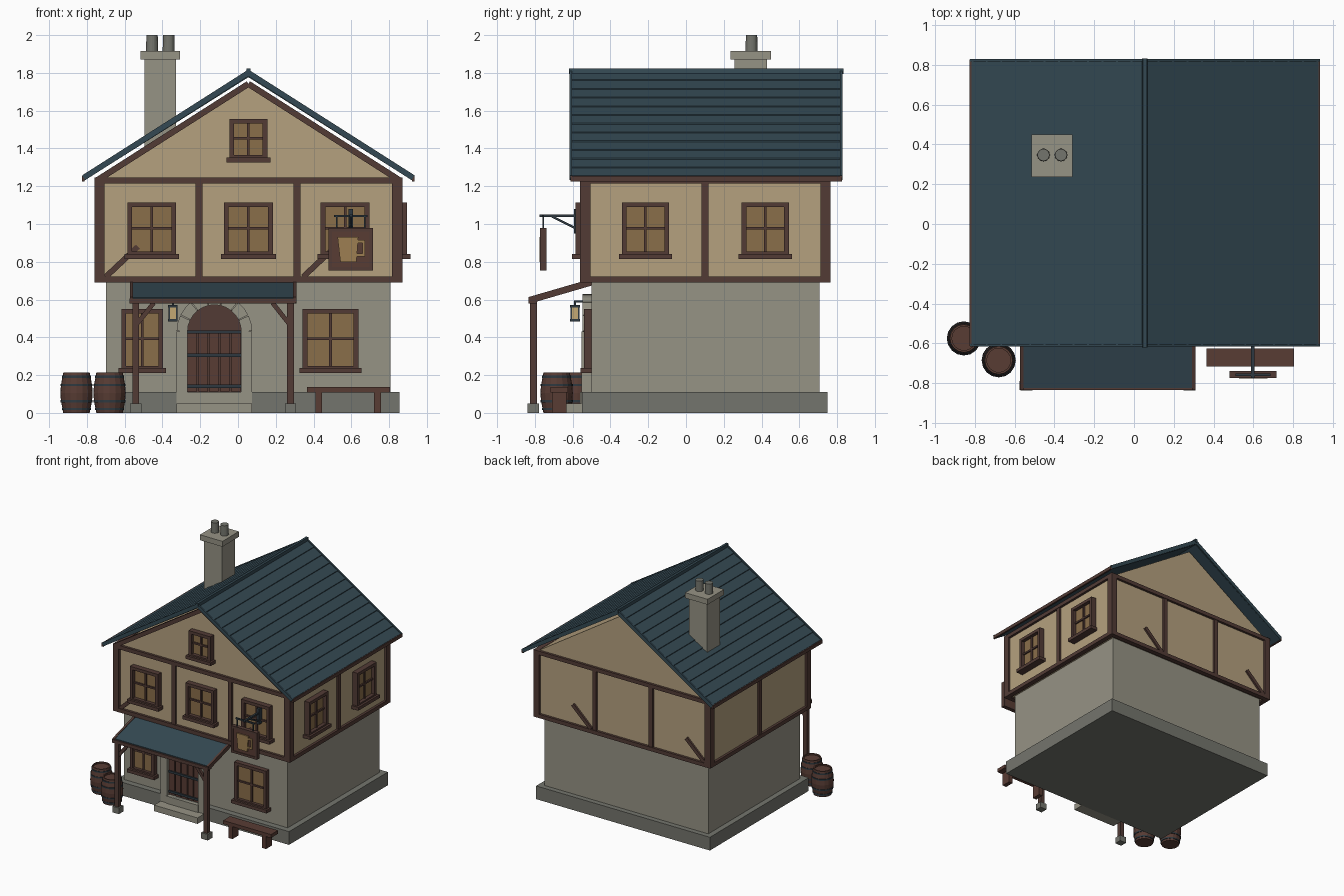
import bpy, bmesh, math
from mathutils import Vector, Matrix

if "Cube" in bpy.data.objects:
    bpy.data.objects.remove(bpy.data.objects["Cube"])


def mat(name, r, g, b):
    m = bpy.data.materials.new(name)
    lin = [((c / 255 + 0.055) / 1.055) ** 2.4 for c in (r, g, b)]
    m.diffuse_color = (*lin, 1)
    m.use_nodes = True
    m.node_tree.nodes["Principled BSDF"].inputs["Base Color"].default_value = m.diffuse_color
    return m


PLASTER = mat("plaster", 181, 161, 127)
STONE = mat("stone", 150, 147, 133)
DARK_STONE = mat("dark stone", 116, 117, 109)
ROOF = mat("slate blue", 52, 73, 83)
TIMBER = mat("timber", 82, 59, 53)
OAK = mat("oak", 88, 60, 52)
GLASS = mat("amber glass", 138, 110, 74)
IRON = mat("iron", 46, 57, 64)
GLOW = mat("lantern glow", 196, 168, 116)
BRASS = mat("painted gold", 158, 127, 82)


def finish(name, bm, m):
    bmesh.ops.recalc_face_normals(bm, faces=bm.faces)
    me = bpy.data.meshes.new(name)
    bm.to_mesh(me)
    bm.free()
    me.materials.append(m)
    ob = bpy.data.objects.new(name, me)
    bpy.context.collection.objects.link(ob)
    return ob


def boxes(name, m, *specs):
    """Each spec is x0, x1, y0, y1, z0, z1."""
    bm = bmesh.new()
    for x0, x1, y0, y1, z0, z1 in specs:
        mx = Matrix.Translation(((x0 + x1) / 2, (y0 + y1) / 2, (z0 + z1) / 2)) @ \
            Matrix.Diagonal((x1 - x0, y1 - y0, z1 - z0, 1))
        bmesh.ops.create_cube(bm, size=1, matrix=mx)
    return finish(name, bm, m)


def beam(name, m, p, q, w, h):
    """Square bar between two points."""
    p, q = Vector(p), Vector(q)
    bm = bmesh.new()
    mx = Matrix.Translation((p + q) / 2) @ (q - p).to_track_quat('Z', 'Y').to_matrix().to_4x4() @ \
        Matrix.Diagonal((w, h, (q - p).length, 1))
    bmesh.ops.create_cube(bm, size=1, matrix=mx)
    return finish(name, bm, m)


def prism(name, m, pts, axis, a, b):
    """Profile (u, z) extruded along x or y."""
    bm = bmesh.new()
    put = (lambda u, z, d: (d, u, z)) if axis == 'x' else (lambda u, z, d: (u, d, z))
    A = [bm.verts.new(put(u, z, a)) for u, z in pts]
    B = [bm.verts.new(put(u, z, b)) for u, z in pts]
    bm.faces.new(A)
    bm.faces.new(B)
    for i in range(len(pts)):
        j = (i + 1) % len(pts)
        bm.faces.new((A[i], A[j], B[j], B[i]))
    return finish(name, bm, m)


def lathe(name, m, profile, x, y, n=16):
    bm = bmesh.new()
    rings = [[bm.verts.new((x + r * math.cos(2 * math.pi * i / n), y + r * math.sin(2 * math.pi * i / n), z))
              for i in range(n)] for r, z in profile]
    for lo, hi in zip(rings, rings[1:]):
        for i in range(n):
            bm.faces.new((lo[i], lo[(i + 1) % n], hi[(i + 1) % n], hi[i]))
    bm.faces.new(rings[0])
    bm.faces.new(rings[-1])
    return finish(name, bm, m)


CX = 0.055                                   # house centre line
X0, X1, Y0, Y1 = -0.74, 0.85, -0.54, 0.745   # upper storey walls

# Walls
boxes("plinth", DARK_STONE, (-0.745, 0.855, -0.55, 0.75, 0, 0.11))
boxes("ground_floor", STONE, (-0.70, 0.808, -0.50, 0.707, 0.11, 0.70))
boxes("upper_floor", PLASTER, (X0, X1, Y0, Y1, 0.70, 1.24))
prism("gable", PLASTER, [(CX - 0.79, 1.235), (CX + 0.79, 1.235), (CX, 1.745)], 'y', Y0, Y1)

# Timber frame: horizontal rails and posts
o = 0.02
for z0, z1, nm in ((0.69, 0.722, "bottom_rail"), (1.215, 1.247, "top_rail")):
    boxes(nm, TIMBER, (X0 - o, X1 + o, Y0 - o, Y0 + o, z0, z1), (X0 - o, X1 + o, Y1 - o, Y1 + o, z0, z1),
          (X0 - o, X0 + o, Y0, Y1, z0, z1), (X1 - o, X1 + o, Y0, Y1, z0, z1))
corners = [(x - s * 0.034, x + s * 0.02, y - t * 0.034, y + t * 0.02)
           for x, s in ((X0, -1), (X1, 1)) for y, t in ((Y0, -1), (Y1, 1))]
boxes("corner_posts", TIMBER, *[(min(a, b), max(a, b), min(c, d), max(c, d), 0.70, 1.24)
                                for a, b, c, d in corners])
boxes("wall_posts", TIMBER,
      *[(x - 0.018, x + 0.018, y - 0.015, y + 0.015, 0.71, 1.23) for x in (-0.207, 0.313) for y in (Y0, Y1)],
      *[(x - 0.015, x + 0.015, 0.082, 0.118, 0.71, 1.23) for x in (X0, X1)])
for x in (-0.70, 0.345):
    for y in (Y0, Y1):
        beam("wall_brace", TIMBER, (x, y, 0.72), (x + 0.17, y, 0.88), 0.03, 0.03)
for s in (-1, 1):
    beam("gable_rafter", TIMBER, (CX + s * 0.80, Y0, 1.232), (CX, Y0, 1.742), 0.04, 0.032)

# Main roof: stepped courses on each slope
RUN, TOPZ, EAVE, N = 0.872, 1.805, 1.25, 12
for s in (-1, 1):
    pts = [(CX, TOPZ - 0.028), (CX, TOPZ)]
    for i in range(1, N + 1):
        t = i / N
        x, z = CX + s * RUN * t, TOPZ + (EAVE - TOPZ) * t
        pts.append((x, z + 0.006))
        if i < N:
            pts.append((x, z))
    pts.append((CX + s * RUN, EAVE - 0.022))
    prism("roof_slope", ROOF, pts, 'y', -0.605, 0.82)
    for y in (-0.61, 0.822):
        beam("verge_trim", ROOF, (CX + s * RUN, y, EAVE - 0.005), (CX, y, TOPZ - 0.005), 0.012, 0.03)
    xe = CX + s * (RUN + 0.002)
    boxes("eave_board", TIMBER, (xe - 0.008, xe + 0.006, -0.612, 0.826, EAVE - 0.024, EAVE + 0.004))
prism("ridge_cap", ROOF, [(CX - 0.014, 1.795), (CX + 0.014, 1.795), (CX + 0.01, 1.822), (CX - 0.01, 1.822)],
      'y', -0.62, 0.833)

# Chimney
boxes("chimney", STONE, (-0.495, -0.327, 0.258, 0.428, 1.36, 1.87), (-0.515, -0.308, 0.235, 0.451, 1.87, 1.915))
for x in (-0.455, -0.367):
    lathe("chimney_pot", DARK_STONE, [(0.032, 1.91), (0.03, 2.0)], x, 0.347, 20)


def window(face, u, w, z0, z1, wall, out=0.045):
    """Framed window with a cross bar and sill on the front or right wall."""
    def wb(u0, u1, a, b, d):
        if face == 'front':
            return (u0, u1, -wall - d, -wall + 0.01, a, b)
        return (wall - 0.01, wall + d, u0, u1, a, b)
    h, f, zm = w / 2, 0.025, (z0 + z1) / 2
    boxes("window_glass", GLASS, wb(u - h + 0.01, u + h - 0.01, z0, z1 - 0.01, 0.015))
    boxes("window_frame", TIMBER, wb(u - h, u - h + f, z0, z1, out), wb(u + h - f, u + h, z0, z1, out),
          wb(u - h, u + h, z1 - f, z1, out), wb(u - h, u + h, z0, z0 + 0.014, out),
          wb(u - 0.007, u + 0.007, z0, z1, out * 0.6),
          wb(u - h, u + h, zm - 0.007, zm + 0.007, out * 0.6))
    boxes("window_sill", TIMBER, wb(u - h - 0.016, u + h + 0.016, z0 - 0.025, z0 + 0.002, out + 0.018))


for u in (-0.457, CX, 0.567):
    window('front', u, 0.258, 0.84, 1.115, -Y0)
window('front', CX, 0.20, 1.35, 1.557, -Y0)
window('front', -0.507, 0.22, 0.235, 0.55, 0.50, 0.04)
window('front', 0.49, 0.295, 0.235, 0.55, 0.50, 0.04)
for u in (-0.215, 0.42):
    window('right', u, 0.25, 0.84, 1.115, X1)

# Doorway: arched door, straps, stone surround, steps
DX, R0, R1, SP = -0.125, 0.148, 0.20, 0.43
arc = [(DX + R0 * math.cos(math.pi * i / 12), SP + R0 * math.sin(math.pi * i / 12)) for i in range(13)]
prism("door", TIMBER, [(DX - R0, 0.10), (DX + R0, 0.10)] + arc, 'y', -0.515, -0.49)
boxes("door_planks", OAK, *[(DX - 0.142 + i * 0.0573, DX - 0.142 + i * 0.0573 + 0.05, -0.525, -0.51, 0.112, 0.43)
                            for i in range(5)])
boxes("door_straps", IRON, *[(DX - 0.142, DX + 0.142, -0.535, -0.52, z - 0.009, z + 0.009)
                             for z in (0.14, 0.305, 0.428)])
for i in range(7):
    a, b = math.pi * i / 7 + 0.012, math.pi * (i + 1) / 7 - 0.012
    seg = [(r, a + (b - a) * t) for r, ts in ((R1, (0, .5, 1)), (R0 - 0.006, (1, .5, 0))) for t in ts]
    prism("arch_stone", STONE, [(DX + r * math.cos(t), SP + r * math.sin(t)) for r, t in seg], 'y', -0.548, -0.48)
boxes("door_jambs", STONE, (DX - R1, DX - R0 + 0.006, -0.553, -0.49, 0.05, SP),
      (DX + R0 - 0.006, DX + R1, -0.553, -0.49, 0.05, SP))
boxes("door_steps", STONE, (DX - R1, DX + R1, -0.64, -0.50, 0, 0.05),
      (DX - R0, DX + R0, -0.56, -0.49, 0.05, 0.11))

# Porch
prism("porch_roof", ROOF, [(-0.825, 0.592), (-0.825, 0.612), (-0.495, 0.706), (-0.495, 0.686)], 'x', -0.56, 0.30)
boxes("porch_front_beam", TIMBER, (-0.575, 0.308, -0.835, -0.79, 0.578, 0.606))
for x, s in ((-0.541, 1), (0.278, -1)):
    beam("porch_rafter", TIMBER, (x - s * 0.023, -0.83, 0.596), (x - s * 0.023, -0.50, 0.692), 0.018, 0.035)
    boxes("porch_post", TIMBER, (x - 0.018, x + 0.018, -0.827, -0.79, 0.04, 0.585))
    boxes("post_base", DARK_STONE, (x - 0.03, x + 0.03, -0.838, -0.778, 0, 0.05))
    beam("porch_brace", TIMBER, (x + s * 0.01, -0.808, 0.475), (x + s * 0.095, -0.808, 0.582), 0.024, 0.024)

# Lantern beside the door
LX, LY = -0.345, -0.588
boxes("lantern_glass", GLOW, (LX - 0.02, LX + 0.02, LY - 0.02, LY + 0.02, 0.495, 0.56))
boxes("lantern_frame", IRON, (LX - 0.026, LX + 0.026, LY - 0.026, LY + 0.026, 0.485, 0.496),
      (LX - 0.026, LX + 0.026, LY - 0.026, LY + 0.026, 0.558, 0.57),
      (LX - 0.005, LX + 0.005, LY - 0.005, LY + 0.005, 0.57, 0.592),
      (LX - 0.006, LX + 0.006, LY - 0.005, -0.495, 0.585, 0.596),
      *[(LX + a - 0.004, LX + a + 0.004, LY + b - 0.004, LY + b + 0.004, 0.49, 0.56)
        for a in (-0.02, 0.02) for b in (-0.02, 0.02)])

# Hanging sign with painted mug
SX, SY = 0.597, -0.757
boxes("sign_bracket", IRON, (SX - 0.008, SX + 0.008, -0.775, -0.54, 1.036, 1.05),
      (SX - 0.088, SX + 0.088, SY - 0.006, SY + 0.006, 1.036, 1.048),
      (SX - 0.012, SX + 0.012, -0.592, -0.54, 0.95, 1.08),
      *[(SX + d - 0.004, SX + d + 0.004, SY - 0.004, SY + 0.004, 0.97, 1.04) for d in (-0.075, 0.075)])
beam("sign_strut", IRON, (SX, -0.71, 1.04), (SX, -0.57, 0.97), 0.012, 0.012)
boxes("sign_board", OAK, (SX - 0.108, SX + 0.108, SY - 0.01, SY + 0.014, 0.765, 0.968))
boxes("sign_frame", TIMBER, *[(SX + a, SX + b, SY - 0.016, SY + 0.018, c, d) for a, b, c, d in (
    (-0.118, -0.1, 0.755, 0.978), (0.1, 0.118, 0.755, 0.978), (-0.118, 0.118, 0.755, 0.773),
    (-0.118, 0.118, 0.96, 0.978))])
ym = SY - 0.01
prism("sign_mug", BRASS, [(SX - 0.055, 0.80), (SX + 0.03, 0.80), (SX + 0.04, 0.93), (SX - 0.07, 0.93)],
      'y', ym - 0.009, ym)
boxes("sign_mug_handle", BRASS, (SX + 0.03, SX + 0.075, ym - 0.009, ym, 0.90, 0.915),
      (SX + 0.03, SX + 0.075, ym - 0.009, ym, 0.828, 0.843), (SX + 0.062, SX + 0.075, ym - 0.009, ym, 0.828, 0.915))

# Barrels
for x, y in ((-0.855, -0.575), (-0.68, -0.685)):
    lathe("barrel", OAK, [(0.07, 0), (0.082, 0.06), (0.086, 0.105), (0.082, 0.15), (0.07, 0.213),
                          (0.06, 0.213), (0.06, 0.202)], x, y)
    for z, r in ((0.02, 0.075), (0.062, 0.0835), (0.148, 0.0835), (0.192, 0.075)):
        lathe("barrel_hoop", IRON, [(r + 0.002, z - 0.006), (r + 0.002, z + 0.006)], x, y)

# Bench
boxes("bench", OAK, (0.365, 0.805, -0.717, -0.625, 0.107, 0.136),
      *[(x, x + 0.036, -0.71, -0.632, 0, 0.11) for x in (0.41, 0.72)])
